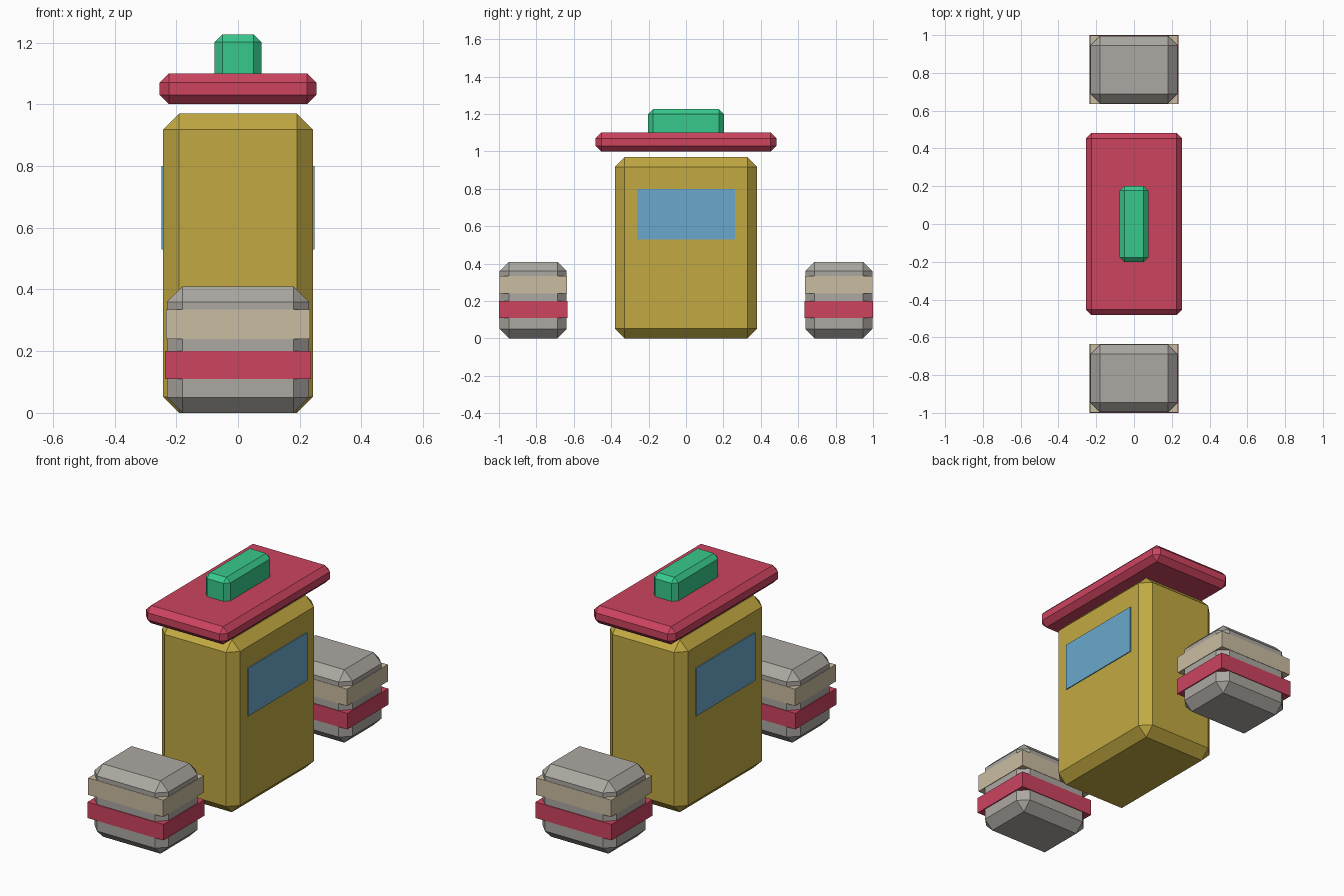
import bpy
import bmesh
from mathutils import Vector

cube = bpy.data.objects.get("Cube")
if cube:
    bpy.data.objects.remove(cube, do_unlink=True)


def linear(c):
    c /= 255
    return c / 12.92 if c <= 0.04045 else ((c + 0.055) / 1.055) ** 2.4


def material(name, r, g, b):
    colour = (linear(r), linear(g), linear(b), 1)
    mat = bpy.data.materials.new(name)
    mat.use_nodes = True
    mat.diffuse_color = colour
    mat.node_tree.nodes["Principled BSDF"].inputs["Base Color"].default_value = colour
    return mat


mustard = material("mustard yellow", 194, 169, 66)
red = material("crimson red", 204, 68, 95)
green = material("sign green", 56, 201, 140)
blue = material("window blue", 106, 169, 203)
beige = material("band beige", 202, 188, 160)
grey = material("stone grey", 172, 168, 162)


def box(name, low, high, mat, chamfer=0.0):
    """Box between two corners, with flat chamfered edges."""
    low, high = Vector(low), Vector(high)
    centre, size = (low + high) / 2, high - low
    bm = bmesh.new()
    bmesh.ops.create_cube(bm, size=1)
    bmesh.ops.scale(bm, vec=size, verts=bm.verts)
    if chamfer:
        bmesh.ops.bevel(bm, geom=bm.edges[:], offset=chamfer, segments=1,
                        affect='EDGES', profile=0.5)
    mesh = bpy.data.meshes.new(name)
    bm.to_mesh(mesh)
    bm.free()
    mesh.materials.append(mat)
    obj = bpy.data.objects.new(name, mesh)
    obj.location = centre
    bpy.context.collection.objects.link(obj)
    return obj


# Booth, roof and roof sign
box("booth_body", (-0.243, -0.38, 0), (0.243, 0.38, 0.97), mustard, 0.052)
box("roof", (-0.254, -0.483, 1.0), (0.254, 0.483, 1.1), red, 0.03)
box("roof_sign", (-0.076, -0.202, 1.05), (0.076, 0.202, 1.226), green, 0.025)

# Side windows
for side, x in (("left", 0.243), ("right", -0.243)):
    box(side + "_window", (x - 0.005, -0.263, 0.53), (x + 0.005, 0.263, 0.80), blue)

# Barrier blocks at front and back, each wrapped by two bands
for end, y in (("front", -0.817), ("back", 0.817)):
    for part, hx, hy, z0, z1, mat, chamfer in (
            ("block", 0.23, 0.179, 0, 0.41, grey, 0.05),
            ("upper_band", 0.233, 0.181, 0.24, 0.335, beige, 0),
            ("lower_band", 0.236, 0.183, 0.11, 0.20, red, 0)):
        box(end + "_" + part, (-hx, y - hy, z0), (hx, y + hy, z1), mat, chamfer)
